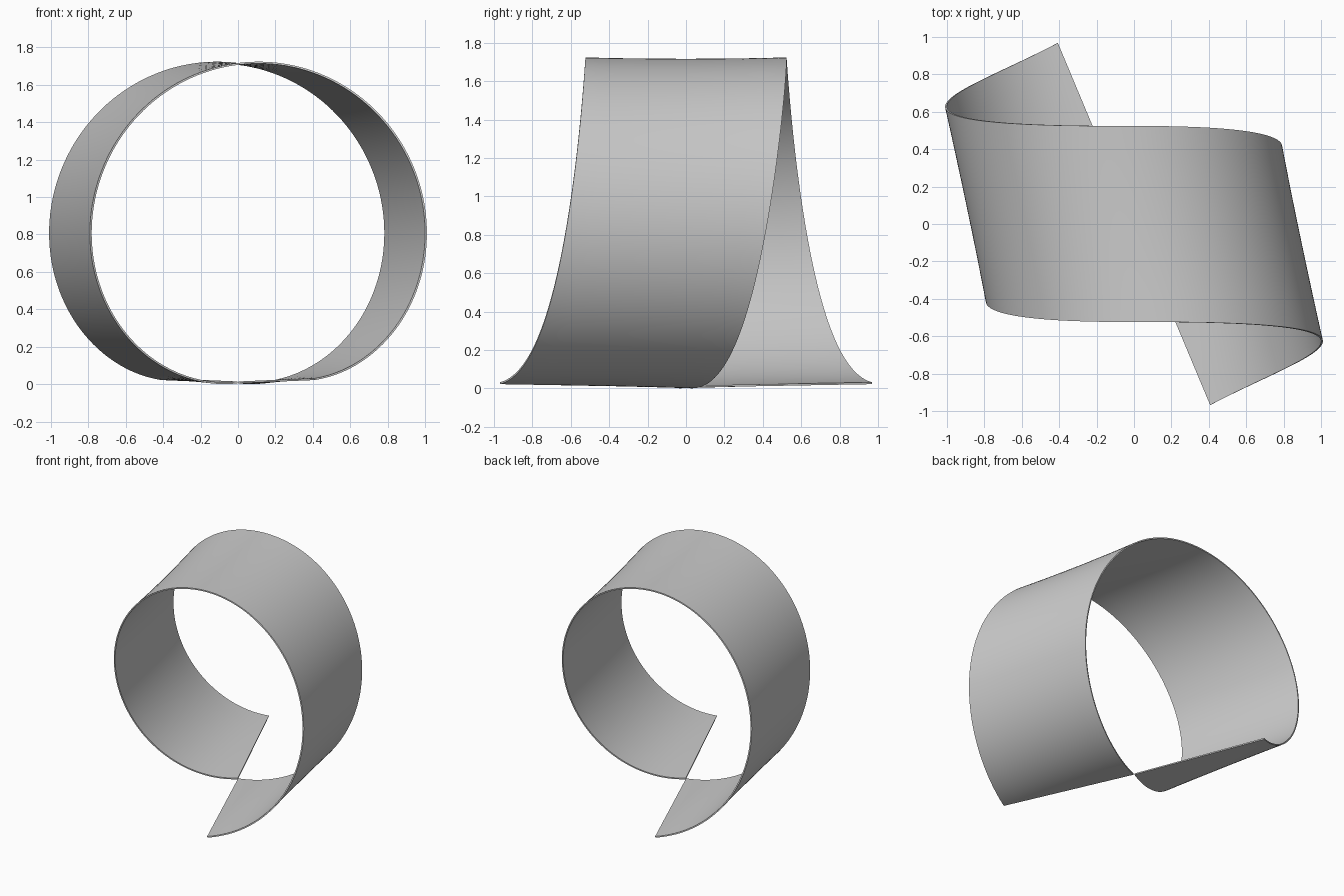
import bpy, bmesh
from math import sin, cos, pi, copysign
from mathutils import Vector

if "Cube" in bpy.data.objects:
    bpy.data.objects.remove(bpy.data.objects["Cube"])

STEPS, ACROSS = 144, 8
HALF_WIDTH, RADIUS = 0.524, 0.854


def centre_and_ruling(u):
    """Centre point and crosswise direction of the ribbon, u from -1 to 1 (0 = top)."""
    a, m = u * pi, abs(u)
    # near-circular loop whose ends drift sideways into a spiral
    centre = Vector((-RADIUS * sin(a) - copysign(0.205 * m ** 2.5, u),
                     copysign(0.485 * m ** 2.3, u),
                     0.861 + 0.847 * cos(a)))
    slope, tilt = 0.42 * m ** 1.3, 0.205 * sin(a) - 0.018 * u ** 5
    ruling = Vector((slope * cos(a) - tilt * sin(a), 1.0,
                     slope * sin(a) + tilt * cos(a))).normalized()
    return centre, ruling


# ribbon surface
bm = bmesh.new()
rows = []
for i in range(STEPS + 1):
    c, r = centre_and_ruling(2 * i / STEPS - 1)
    rows.append([bm.verts.new(c + r * HALF_WIDTH * (2 * j / ACROSS - 1))
                 for j in range(ACROSS + 1)])
for p, q in zip(rows, rows[1:]):
    for j in range(ACROSS):
        bm.faces.new((p[j], p[j + 1], q[j + 1], q[j]))
bmesh.ops.recalc_face_normals(bm, faces=bm.faces)
mesh = bpy.data.meshes.new("twisted_ribbon")
bm.to_mesh(mesh)
bm.free()
ribbon = bpy.data.objects.new("twisted_ribbon", mesh)
bpy.context.collection.objects.link(ribbon)

# thin sheet thickness
solid = ribbon.modifiers.new("thickness", 'SOLIDIFY')
solid.thickness = 0.01
solid.offset = 0
bpy.context.view_layer.objects.active = ribbon
ribbon.select_set(True)
bpy.ops.object.modifier_apply(modifier=solid.name)
bpy.ops.object.shade_smooth_by_angle()

# stand on the ground
low = min(v.co.z for v in ribbon.data.vertices)
for v in ribbon.data.vertices:
    v.co.z -= low
